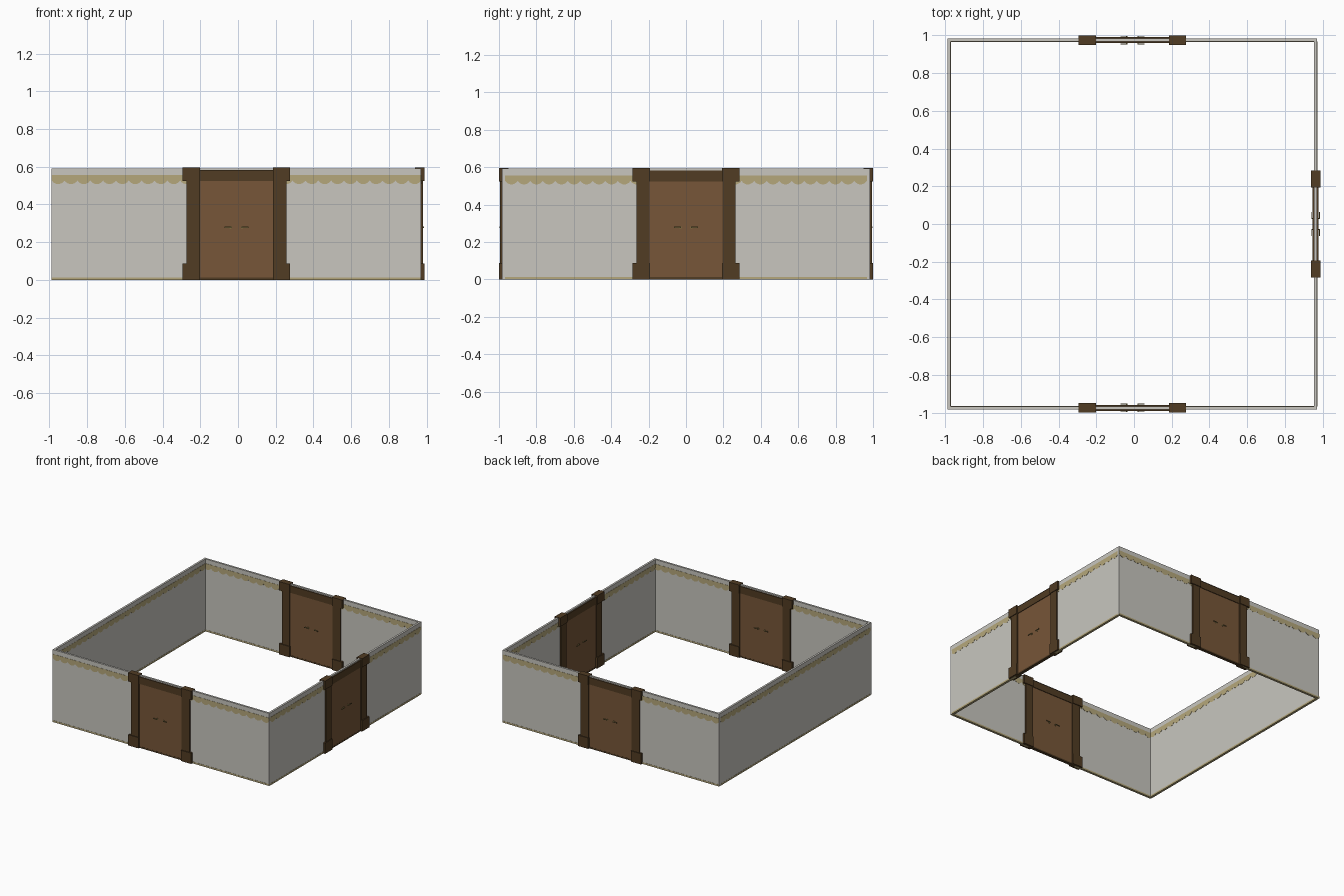
import bpy, bmesh, math
from mathutils import Matrix, Vector

if "Cube" in bpy.data.objects:
    bpy.data.objects.remove(bpy.data.objects["Cube"])


def material(name, rgb):
    m = bpy.data.materials.new(name)
    lin = [((c / 255 + 0.055) / 1.055) ** 2.4 for c in rgb]
    m.diffuse_color = (*lin, 1)
    m.use_nodes = True
    m.node_tree.nodes["Principled BSDF"].inputs["Base Color"].default_value = m.diffuse_color
    return m


PLASTER = material("plaster", (200, 198, 191))
TAN = material("tan_trim", (181, 167, 123))
FRAME = material("dark_wood", (81, 60, 35))
DOOR = material("brown_wood", (119, 86, 56))
BRASS = material("brass", (132, 116, 68))

X0, X1, Y = -0.98, 0.963, 0.975      # wall centre lines
CX = (X0 + X1) / 2
T = 0.016                            # wall thickness
H = 0.592                            # wall height


def finish(name, bm, mat, mtx):
    bmesh.ops.recalc_face_normals(bm, faces=bm.faces)
    me = bpy.data.meshes.new(name)
    bm.to_mesh(me)
    bm.free()
    me.materials.append(mat)
    ob = bpy.data.objects.new(name, me)
    ob.matrix_world = mtx
    bpy.context.collection.objects.link(ob)
    return ob


def box(name, mat, mtx, u0, u1, z0, z1, d0, d1):
    """Box along the wall (u), in height (z) and across the wall (d)."""
    bm = bmesh.new()
    bmesh.ops.create_cube(bm, size=1)
    for v in bm.verts:
        v.co = Vector((u0 if v.co.x < 0 else u1,
                       d0 if v.co.y < 0 else d1,
                       z0 if v.co.z < 0 else z1))
    return finish(name, bm, mat, mtx)


def scallop_band(name, mtx, u0, u1):
    """Border band with a scalloped lower edge, showing on both wall faces."""
    bm = bmesh.new()
    count = max(1, round((u1 - u0) / 0.068))
    steps = 8
    d = T / 2 + 0.0015
    cols = []
    for i in range(count * steps + 1):
        u = u0 + (u1 - u0) * i / (count * steps)
        z = 0.527 - 0.019 * abs(math.sin(math.pi * i / steps)) ** 0.7
        cols.append([bm.verts.new((u, s * d, h)) for s, h in
                     ((-1, 0.556), (-1, z), (1, z), (1, 0.556))])
    for a, b in zip(cols, cols[1:]):
        for k in range(4):
            n = (k + 1) % 4
            bm.faces.new((a[k], a[n], b[n], b[k]))
    bm.faces.new(cols[0])
    bm.faces.new(cols[-1])
    finish(name, bm, TAN, mtx)


def wall_run(name, mtx, u0, u1):
    box(name + "_wall", PLASTER, mtx, u0, u1, 0.002, H, -T / 2, T / 2)
    scallop_band(name + "_border", mtx, u0, u1)
    d = T / 2 + 0.0015
    box(name + "_skirting", TAN, mtx, u0, u1, 0, 0.014, -d, d)


def handle(name, mtx, side, s):
    """Lever handle on one door leaf (side) and one face (s)."""
    bm = bmesh.new()
    rot = Matrix.Rotation(math.pi / 2, 4, 'X')
    bmesh.ops.create_cone(bm, cap_ends=True, segments=10, radius1=0.007,
                          radius2=0.007, depth=0.004,
                          matrix=Matrix.Translation((side * 0.03, s * 0.012, 0.278)) @ rot)
    bmesh.ops.create_cone(bm, cap_ends=True, segments=8, radius1=0.003,
                          radius2=0.003, depth=0.012,
                          matrix=Matrix.Translation((side * 0.03, s * 0.016, 0.278)) @ rot)
    bmesh.ops.create_cube(bm, size=1, matrix=Matrix.Translation((side * 0.045, s * 0.0205, 0.279))
                          @ Matrix.Diagonal((0.036, 0.004, 0.006, 1)))
    finish(name, bm, BRASS, mtx)


def doorway(name, mtx):
    # plaster strip and lintel over the door
    box(name + "_top_wall", PLASTER, mtx, -0.2, 0.2, 0.53, H, -T / 2, T / 2)
    box(name + "_lintel", FRAME, mtx, -0.195, 0.195, 0.525, 0.582, -0.016, 0.016)
    # door leaf and sill
    box(name + "_leaf", DOOR, mtx, -0.195, 0.195, 0.012, 0.526, -0.011, 0.011)
    box(name + "_sill", FRAME, mtx, -0.195, 0.195, 0, 0.012, -0.012, 0.012)
    for side in (-1, 1):
        tag = "_left" if side < 0 else "_right"

        def part(label, w0, w1, z0, z1, d):
            u0, u1 = sorted((side * w0, side * w1))
            box(name + tag + label, FRAME, mtx, u0, u1, z0, z1, -d, d)

        part("_post", 0.194, 0.265, 0.08, 0.53, 0.019)
        part("_post_base", 0.193, 0.285, 0, 0.088, 0.025)
        part("_post_cap", 0.193, 0.285, 0.524, 0.595, 0.025)
        for s in (-1, 1):
            handle(name + tag + ("_outer" if s < 0 else "_inner") + "_handle", mtx, side, s)


def place(x, y, deg):
    return Matrix.Translation((x, y, 0)) @ Matrix.Rotation(math.radians(deg), 4, 'Z')


half_x = (X1 - X0) / 2 + T / 2       # front and back walls own the corners
half_y = Y - T / 2
sides = {"front": (place(CX, -Y, 0), half_x, True),
         "back": (place(CX, Y, 180), half_x, True),
         "right": (place(X1, 0, 90), half_y, True),
         "left": (place(X0, 0, -90), half_y, False)}
for name, (mtx, half, has_door) in sides.items():
    if has_door:
        wall_run(name + "_a", mtx, -half, -0.23)
        wall_run(name + "_b", mtx, 0.23, half)
        doorway(name + "_door", mtx)
    else:
        wall_run(name, mtx, -half, half)
